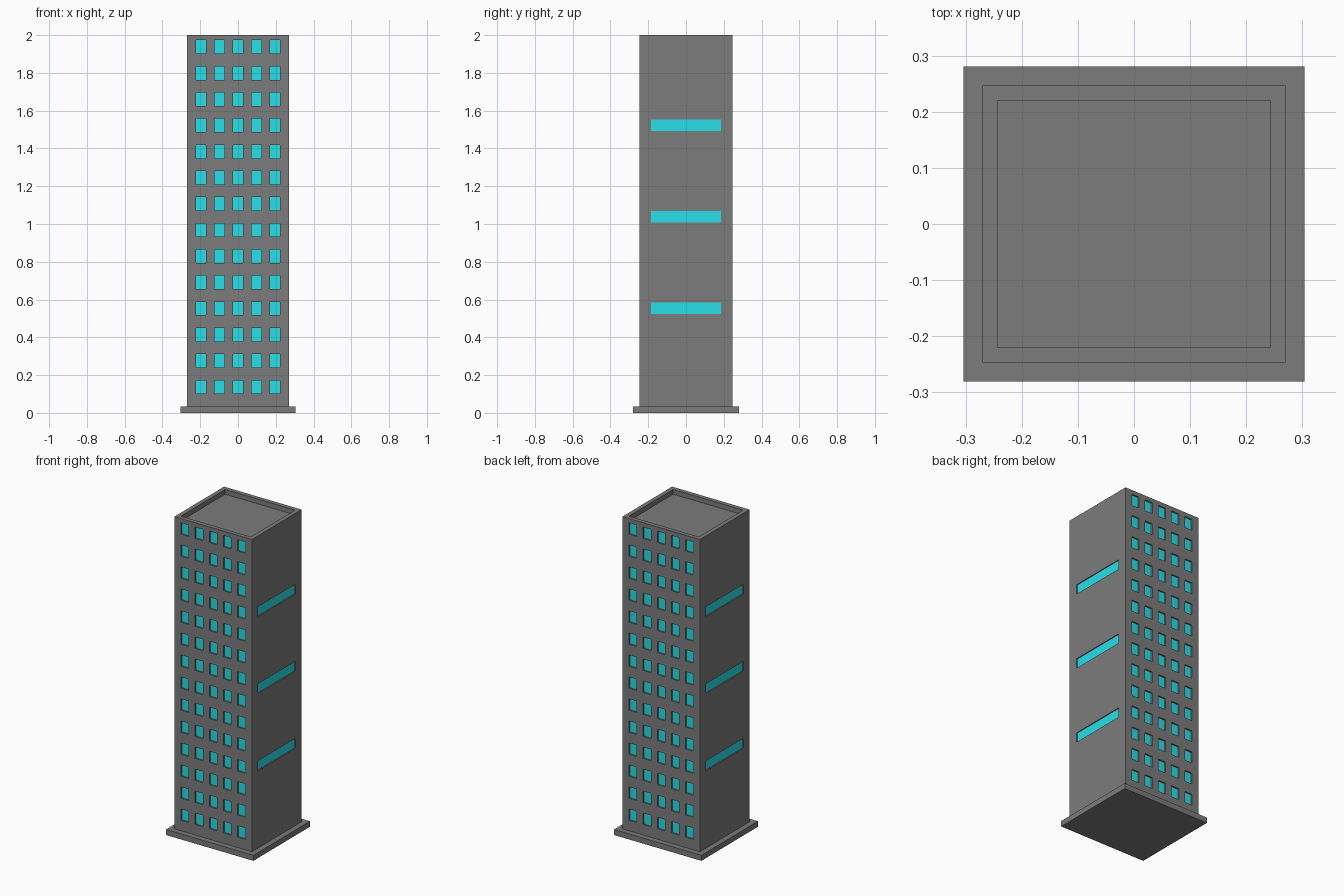
import bpy, bmesh
from math import pi
from mathutils import Matrix, Vector

if "Cube" in bpy.data.objects:
    bpy.data.objects.remove(bpy.data.objects["Cube"])

HX, HY = 0.27, 0.247          # tower half sizes
BASE_H, TOP = 0.035, 2.0
RIM, SINK = 0.027, 0.03       # parapet width, roof depth


def material(name, colour):
    mat = bpy.data.materials.new(name)
    mat.diffuse_color = (*colour, 1)
    mat.use_nodes = True
    mat.node_tree.nodes["Principled BSDF"].inputs["Base Color"].default_value = mat.diffuse_color
    return mat


glass = material("cyan_glass", (0.022, 0.735, 0.81))
concrete = material("dark_grey", (0.2, 0.2, 0.2))


def finish(name, bm, mat):
    bmesh.ops.remove_doubles(bm, verts=bm.verts, dist=1e-5)
    me = bpy.data.meshes.new(name)
    bm.to_mesh(me)
    bm.free()
    me.materials.append(mat)
    ob = bpy.data.objects.new(name, me)
    bpy.context.collection.objects.link(ob)


def quad(bm, m, pts):
    bm.faces.new([bm.verts.new(m @ Vector(p)) for p in pts])


def facade(walls, panes, angle, half, dist, cols, rows, depth):
    """Wall facing -y (then turned by angle) with recessed panes at cols x rows."""
    m = Matrix.Rotation(angle, 4, 'Z')
    us = [-half] + [u for c in cols for u in c] + [half]
    vs = [BASE_H] + [v for r in rows for v in r] + [TOP]
    y, yi = -dist, -dist + depth
    for i, (a, b) in enumerate(zip(us, us[1:])):
        for j, (c, d) in enumerate(zip(vs, vs[1:])):
            ring = [(a, c), (b, c), (b, d), (a, d)]
            if i % 2 and j % 2:
                quad(panes, m, [(u, yi, v) for u, v in ring])
                for (u0, v0), (u1, v1) in zip(ring, ring[1:] + ring[:1]):
                    quad(walls, m, [(u0, y, v0), (u1, y, v1), (u1, yi, v1), (u0, yi, v0)])
            else:
                quad(walls, m, [(u, y, v) for u, v in ring])


def spans(centres, size):
    return [(c - size / 2, c + size / 2) for c in centres]


def rect(inset, z):
    x, y = HX - inset, HY - inset
    return [(-x, -y, z), (x, -y, z), (x, y, z), (-x, y, z)]


# Four walls: window grid front and back, three long strips on each side
walls, windows, strips = bmesh.new(), bmesh.new(), bmesh.new()
cols = spans([0.0985 * (i - 2) for i in range(5)], 0.053)
rows = spans([0.137 + 0.1385 * j for j in range(14)], 0.071)
bands = spans([0.553, 1.038, 1.523], 0.061)
for turn in (0, pi):
    facade(walls, windows, turn, HX, HY, cols, rows, 0.009)
    facade(walls, strips, turn + pi / 2, HY, HX, [(-0.186, 0.186)], bands, 0.006)

# Roof: parapet rim with sunken floor
outer, inner, low = rect(0, TOP), rect(RIM, TOP), rect(RIM, TOP - SINK)
for k in range(4):
    n = (k + 1) % 4
    quad(walls, Matrix(), [outer[k], outer[n], inner[n], inner[k]])
    quad(walls, Matrix(), [inner[k], inner[n], low[n], low[k]])
quad(walls, Matrix(), low)

finish("tower_walls", walls, concrete)
finish("grid_windows", windows, glass)
finish("side_strip_windows", strips, glass)

# Base slab
base = bmesh.new()
bmesh.ops.create_cube(base, size=1, matrix=Matrix.Translation((0, 0, BASE_H / 2))
                      @ Matrix.Diagonal((0.608, 0.562, BASE_H, 1)))
finish("base_slab", base, concrete)
